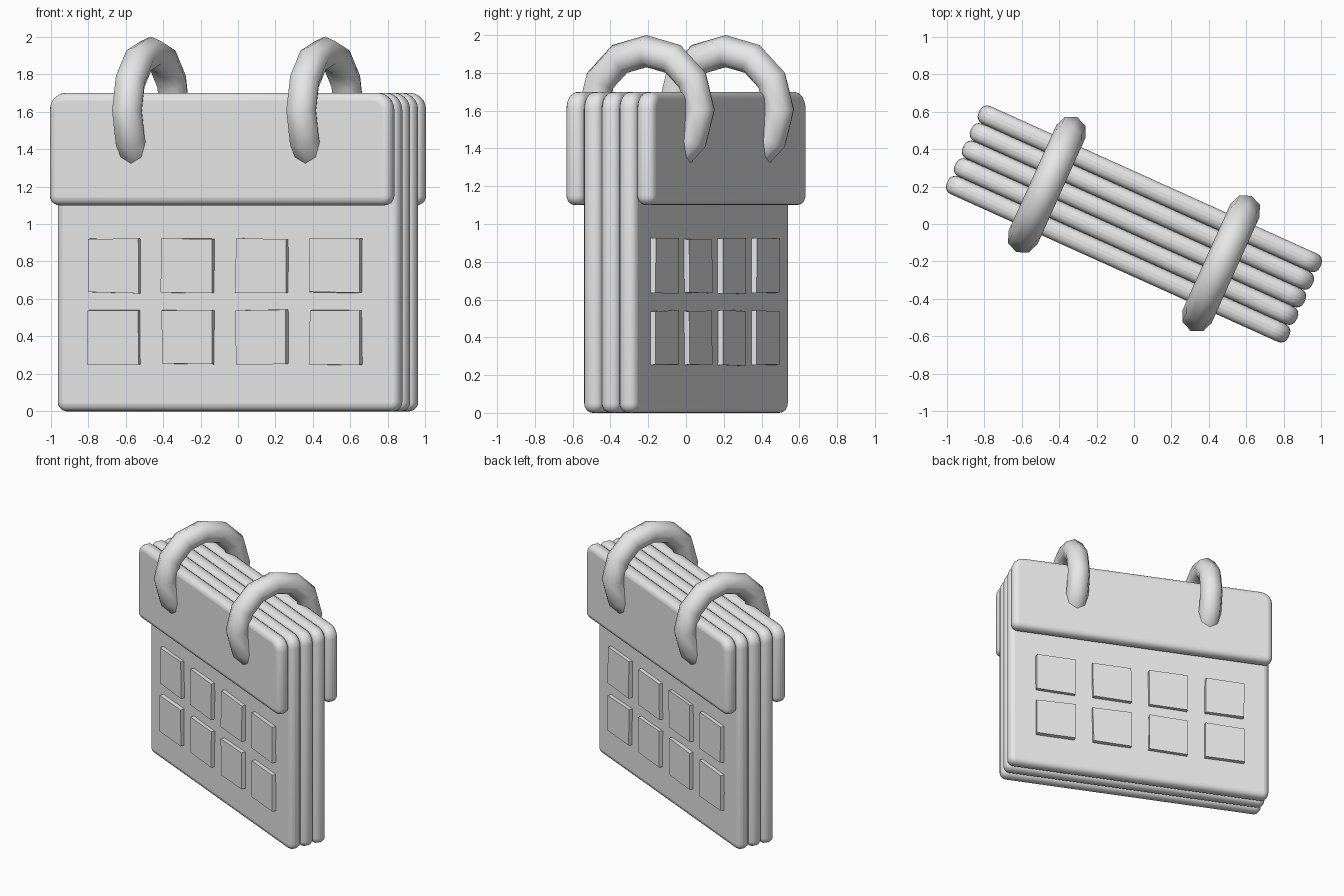
import bpy, bmesh, math, random
from mathutils import Matrix, Vector

cube = bpy.data.objects.get("Cube")
if cube:
    bpy.data.objects.remove(cube)
random.seed(4)

TURN = Matrix.Rotation(math.radians(-24.3), 4, 'Z')
LAYER = 0.103          # thickness of every sheet
PAGE_FACE = 1.5 * LAYER

grey = bpy.data.materials.new("light_grey")
grey.use_nodes = True
grey.diffuse_color = (0.8, 0.8, 0.8, 1)
grey.node_tree.nodes["Principled BSDF"].inputs["Base Color"].default_value = (0.8, 0.8, 0.8, 1)


def add_object(name, bm):
    mesh = bpy.data.meshes.new(name)
    bmesh.ops.recalc_face_normals(bm, faces=bm.faces)
    bm.to_mesh(mesh)
    bm.free()
    mesh.materials.append(grey)
    obj = bpy.data.objects.new(name, mesh)
    bpy.context.collection.objects.link(obj)
    obj.matrix_world = TURN
    return obj


def smooth(obj, angle):
    bpy.ops.object.select_all(action='DESELECT')
    obj.select_set(True)
    bpy.context.view_layer.objects.active = obj
    bpy.ops.object.shade_smooth_by_angle(angle=math.radians(angle))


def box(bm, size, centre):
    matrix = Matrix.Translation(centre) @ Matrix.Diagonal((*size, 1))
    return bmesh.ops.create_cube(bm, size=1, matrix=matrix)["verts"]


# Sheet with rounded corners and a soft rim
def sheet(name, y, low, high):
    bm = bmesh.new()
    middle = (low + high) / 2
    box(bm, (2, LAYER, high - low), (0, y, middle))
    for radius, side in ((0.09, 1), (0.05, -1)):
        corners = [e for e in bm.edges
                   if abs(e.verts[0].co.y - e.verts[1].co.y) > LAYER / 2
                   and all((v.co.z - middle) * side > 0 for v in e.verts)]
        bmesh.ops.bevel(bm, geom=corners, offset=radius, segments=5,
                        profile=0.5, affect='EDGES')
    obj = add_object(name, bm)
    rim = obj.modifiers.new("rim", 'BEVEL')
    rim.width = 0.042
    rim.segments = 4
    rim.limit_method = 'ANGLE'
    rim.angle_limit = math.radians(45)
    rim.use_clamp_overlap = False
    smooth(obj, 50)


for i, name in enumerate(("front_page", "middle_page", "back_page")):
    sheet(name, (i - 1) * LAYER, 0, 1.7)
sheet("front_header", -2 * LAYER, 1.1, 1.7)
sheet("back_header", 2 * LAYER, 1.1, 1.7)


# Raised, slightly uneven day squares on both sides
for name, side in (("front_day_squares", -1), ("back_day_squares", 1)):
    bm = bmesh.new()
    for x in (-0.65, -0.217, 0.217, 0.65):
        for z in (0.397, 0.778):
            verts = box(bm, (0.296, 0.06, 0.288), (x, side * PAGE_FACE, z))
            for v in verts:
                v.co += Vector((random.uniform(-1, 1), 0, random.uniform(-1, 1))) * 0.005
    add_object(name, bm)


# Binding rings standing across the stack
def ring(name, x, major=0.31, minor=0.085, steps=12, sides=8):
    bm = bmesh.new()
    loops = []
    for i in range(steps):
        a = math.tau * i / steps
        loop = []
        for j in range(sides):
            b = math.tau * j / sides
            reach = major + minor * math.cos(b)
            loop.append(bm.verts.new((x + minor * math.sin(b),
                                      reach * math.cos(a),
                                      1.605 + reach * math.sin(a))))
        loops.append(loop)
    for i in range(steps):
        p, q = loops[i], loops[(i + 1) % steps]
        for j in range(sides):
            k = (j + 1) % sides
            bm.faces.new((p[j], p[k], q[k], q[j]))
    smooth(add_object(name, bm), 60)


ring("right_ring", -0.51)
ring("left_ring", 0.51)
